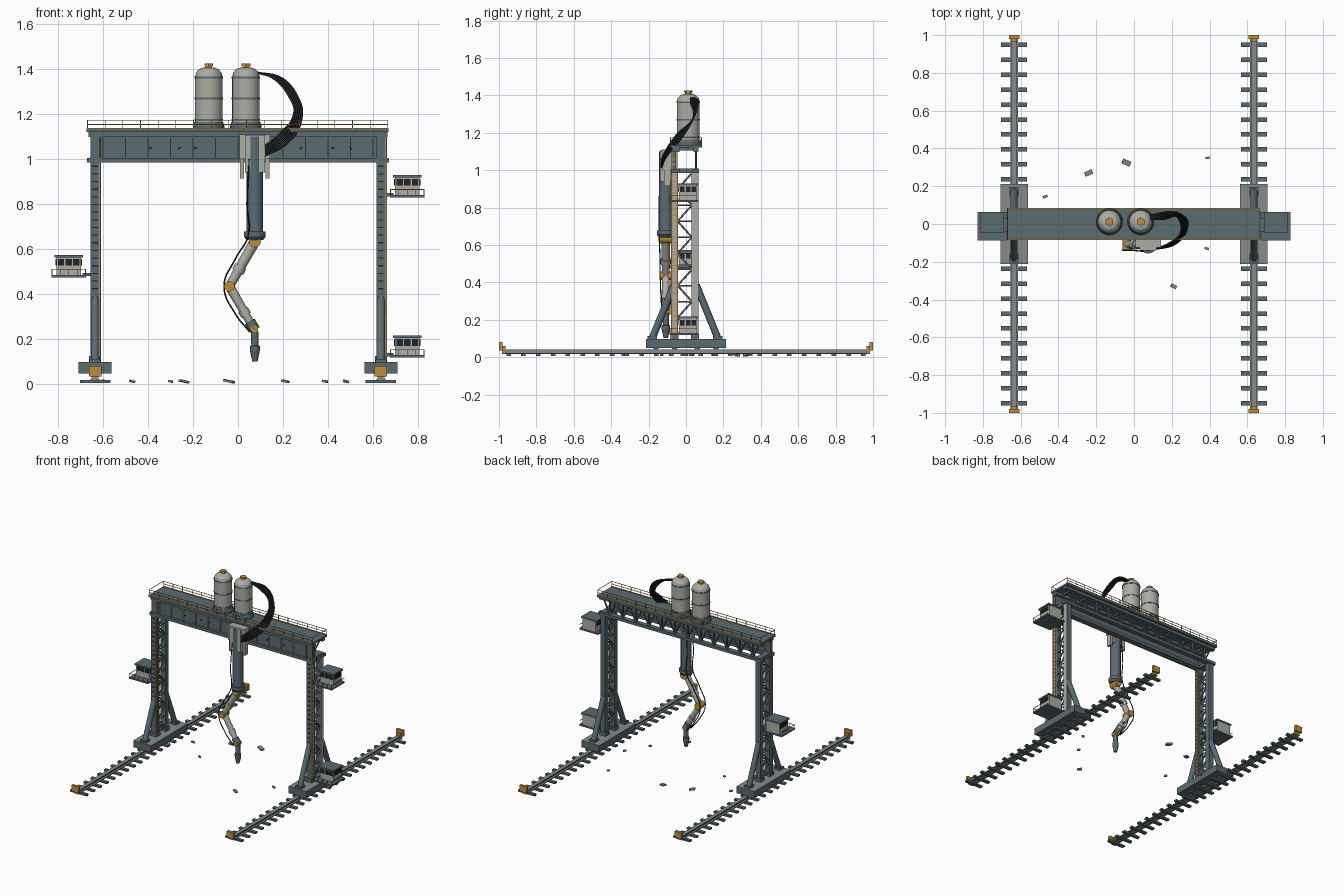
import bpy, bmesh, math, random
from mathutils import Vector, Matrix

if "Cube" in bpy.data.objects:
    bpy.data.objects.remove(bpy.data.objects["Cube"])

random.seed(4)
COLOURS = {"slate": (.105, .145, .16), "light_grey": (.42, .42, .385), "mid_grey": (.24, .265, .26),
           "ochre": (.52, .27, .045), "black": (.014, .018, .02)}
MATS = {}
for n, c in COLOURS.items():
    MATS[n] = bpy.data.materials.new(n)
    MATS[n].diffuse_color = (*c, 1)


class Part:
    """One mesh object gathered from simple solids."""
    def __init__(self, name, mat, smooth=False):
        self.name, self.mats, self.smooth, self.bm = name, [mat], smooth, bmesh.new()

    def box(self, x0, x1, y0, y1, z0, z1, rot=None):
        c = Vector(((x0 + x1) / 2, (y0 + y1) / 2, (z0 + z1) / 2))
        m = Matrix.Translation(c) @ (rot or Matrix()) @ Matrix.Diagonal((x1 - x0, y1 - y0, z1 - z0, 1))
        bmesh.ops.create_cube(self.bm, size=1, matrix=m)
        return self

    def rod(self, a, b, r, r2=None, n=8):
        a, b = Vector(a), Vector(b)
        d = b - a
        m = Matrix.Translation((a + b) / 2) @ d.to_track_quat('Z', 'Y').to_matrix().to_4x4()
        bmesh.ops.create_cone(self.bm, cap_ends=True, segments=n, radius1=r,
                              radius2=r if r2 is None else r2, depth=d.length, matrix=m)
        return self

    def lathe(self, x, y, prof, n=24):
        for (r0, z0), (r1, z1) in zip(prof, prof[1:]):
            self.rod((x, y, z0), (x, y, z1), r0, r1, n)
        return self

    def done(self, top=None):
        me = bpy.data.meshes.new(self.name)
        if top:                                   # second colour on upward faces
            self.mats.append(top)
            self.bm.normal_update()
            for f in self.bm.faces:
                f.material_index = int(f.normal.z > .7)
        self.bm.to_mesh(me)
        self.bm.free()
        for m in self.mats:
            me.materials.append(MATS[m])
        ob = bpy.data.objects.new(self.name, me)
        bpy.context.collection.objects.link(ob)
        if self.smooth:
            bpy.ops.object.select_all(action='DESELECT')
            ob.select_set(True)
            bpy.context.view_layer.objects.active = ob
            bpy.ops.object.shade_smooth_by_angle(angle=math.radians(35))


def hose(name, pts, r):
    cu = bpy.data.curves.new(name, 'CURVE')
    cu.dimensions, cu.bevel_depth, cu.bevel_resolution, cu.resolution_u = '3D', r, 1, 8
    sp = cu.splines.new('BEZIER')
    sp.bezier_points.add(len(pts) - 1)
    for p, co in zip(sp.bezier_points, pts):
        p.co = co
        p.handle_left_type = p.handle_right_type = 'AUTO'
    cu.materials.append(MATS["black"])
    bpy.context.collection.objects.link(bpy.data.objects.new(name, cu))


for s, side in ((-1, "left"), (1, "right")):
    X = .635 * s
    # track: rail, ties, end buffers
    p = Part(side + "_rail", "mid_grey").box(X - .02, X + .02, -.985, .985, .017, .023)
    p.box(X - .006, X + .006, -.985, .985, .023, .033).box(X - .014, X + .014, -.985, .985, .033, .041).done()
    p = Part(side + "_ties", "slate")
    for i in range(25):
        y = -.948 + i * .079
        p.box(X - .068, X + .068, y - .012, y + .012, .006, .019)
    p.done()
    p = Part(side + "_buffers", "ochre")
    for e in (-1, 1):
        p.box(X - .028, X + .028, e * .99 - .01, e * .99 + .01, .035, .08)
        p.box(X - .016, X + .016, e * .975 - .01, e * .975 + .01, .017, .06)
    p.done()
    # travelling base and wheels
    Part(side + "_base", "slate").box(X - .073, X + .073, -.213, .213, .048, .098).done("mid_grey")
    p = Part(side + "_wheels", "slate", True)
    for y in (-.16, -.06, .06, .16):
        p.rod((X - .02, y, .056), (X + .02, y, .056), .018, n=16)
    p.done()
    # leg posts, lattice and raking braces
    p = Part(side + "_leg_posts", "slate")
    for y in (-.061, .048):
        p.box(X - .02, X + .02, y - .018, y + .018, .098, 1)
        p.box(X - .026, X + .026, y - .022, y + .022, .098, .125)
    p.box(X - .022, X + .022, -.079, .066, .985, 1.01).done()
    p = Part(side + "_leg_lattice", "mid_grey")
    for i in range(10):
        z, h = .125 + i * .086, .086
        a, b = (-.045, .032) if i % 2 else (.032, -.045)
        for dx in (-.014, .014):
            p.rod((X + dx, a, z), (X + dx, b, z + h), .005, n=6)
            p.rod((X + dx, -.045, z), (X + dx, .032, z), .004, n=6)
    p.done()
    p = Part(side + "_leg_braces", "slate", True)
    for e in (-1, 1):
        p.rod((X, e * .178 - .005, .095), (X, e * .06 - .005, .385), .019, n=12)
        p.box(X - .024, X + .024, e * .175 - .03, e * .175 + .02, .098, .112)
    p.done()
    # ladder on the front post
    p = Part(side + "_ladder", "ochre")
    lx, ly = X + .024, -.062
    for dy in (-.014, .014):
        p.box(lx - .002, lx + .002, ly + dy - .0025, ly + dy + .0025, .11, 1.1)
    for i in range(32):
        z = .13 + i * .03
        p.box(lx - .0015, lx + .0015, ly - .013, ly + .013, z - .002, z + .002)
    p.done()
    p = Part(side + "_step_marks", "black")
    for i in range(20):
        z = .32 + i * .034
        p.box(X - .014, X + .012, -.081, -.078, z, z + .005)
    p.done()

p = Part("right_leg_cladding", "light_grey")
for y in (-.061, .048):
    p.box(.652, .657, y - .016, y + .016, .125, .985)
p.done()

# front girder plate with stiffeners
p = Part("front_girder", "slate")
p.box(-.655, .655, -.062, -.054, 1, 1.12).box(-.67, .67, -.08, -.035, .985, 1.006)
p.box(-.665, .665, -.074, -.035, 1.098, 1.122).done()
p = Part("girder_stiffeners", "light_grey")
for i in range(13):
    x = -.6 + i * .1
    p.box(x - .003, x + .003, -.072, -.062, 1.006, 1.098)
p.done()
p = Part("girder_end_posts", "slate")
for s in (-1, 1):
    p.box(s * .635 - .02, s * .635 + .02, -.074, -.054, 1, 1.1)
p.done()
p = Part("girder_stains", "black")
for x in (-.39, -.26, -.19, .19, .28, .42, .5):
    p.box(x - .008, x + .008, -.064, -.061, 1.045, 1.053, Matrix.Rotation(random.uniform(-.9, .9), 4, 'Y'))
p.done()
# rear truss
p = Part("rear_truss", "slate")
p.box(-.67, .67, .035, .07, .985, 1.006).box(-.665, .665, .038, .068, 1.1, 1.122)
for i in range(24):
    x = -.64 + i * .0533
    a, b = (1.0, 1.11) if i % 2 else (1.11, 1.0)
    p.rod((x, .053, a), (x + .0533, .053, b), .006, n=6)
    if i % 2:
        p.box(x - .004, x + .004, .047, .059, 1, 1.105)
for i in range(9):
    x = -.6 + i * .15
    p.box(x - .006, x + .006, -.06, .06, 1.106, 1.122)
p.done()
# deck with handrail
Part("deck", "slate").box(-.672, .668, -.085, .085, 1.12, 1.134).done()
p = Part("deck_edging", "ochre")
q = Part("handrail", "ochre")
for y in (-.083, .083):
    p.box(-.672, .668, y - .003, y + .003, 1.134, 1.138)
    for z in (1.154, 1.173):
        q.box(-.67, .667, y - .0015, y + .0015, z - .0015, z + .0015)
    for i in range(18):
        x = -.669 + i * .0785
        q.box(x - .0015, x + .0015, y - .0015, y + .0015, 1.134, 1.173)
for x in (-.669, .666):
    q.box(x - .0015, x + .0015, -.083, .083, 1.1715, 1.1745)
p.done()
q.done()

# pressure tanks
for x, side in ((-.13, "left"), (.035, "right")):
    y = .012
    Part(side + "_tank", "light_grey", True).lathe(x, y, [(.061, 1.15), (.061, 1.365), (.056, 1.385),
         (.043, 1.4), (.022, 1.408)]).done()
    p = Part(side + "_tank_bands", "slate", True)
    p.lathe(x, y, [(.07, 1.134), (.07, 1.147), (.064, 1.165)])
    for z in (1.175, 1.27, 1.363):
        p.lathe(x, y, [(.0635, z - .004), (.0635, z + .004)])
    p.done()
    Part(side + "_tank_cap", "ochre").lathe(x, y, [(.018, 1.4), (.018, 1.414), (.023, 1.414), (.023, 1.425)], 6).done()

# operator cabins: platform, body, roof, window strips and rail
for s, z, name in ((-1, .475, "left"), (1, .83, "upper_right"), (1, .118, "lower_right")):
    X = .752 * s
    Part(name + "_cabin_platform", "slate").box(X - .077, X + .077, -.088, .064, z, z + .011).done()
    Part(name + "_cabin", "light_grey").box(X - .055, X + .055, -.038, .06, z + .011, z + .09).done()
    Part(name + "_cabin_roof", "slate").box(X - .063, X + .063, -.046, .064, z + .088, z + .099).done()
    p = Part(name + "_cabin_windows", "black")
    for i in (-1, 0, 1):
        p.box(X + i * .034 - .014, X + i * .034 + .014, -.041, -.037, z + .052, z + .082)
        for e in (-1, 1):
            p.box(X + e * .056 - .002, X + e * .056 + .002, .011 + i * .03 - .012, .011 + i * .03 + .012,
                  z + .052, z + .082)
    p.done()
    p = Part(name + "_cabin_rail", "ochre")
    p.box(X - .076, X + .076, -.087, -.084, z + .034, z + .037)
    for i in range(5):
        x = X - .0745 + i * .03725
        p.box(x - .0015, x + .0015, -.087, -.084, z + .01, z + .035)
    p.box(X + s * .076 - .0015, X + s * .076 + .0015, -.087, .06, z + .034, z + .037).done()
    Part(name + "_cabin_bracket", "slate").box(*sorted((s * .65, s * .69)), -.04, .03, z + .005, z + .02).done()

# arm carriage and telescoping mast
AX, AY = .075, -.108
p = Part("carriage", "light_grey").box(AX - .068, AX + .068, -.125, -.074, 1, 1.11)
p.box(AX - .045, AX + .045, -.14, -.08, .94, 1.108)
for e in (-1, 1):
    p.box(AX + e * .057 - .009, AX + e * .057 + .009, -.118, -.084, .915, 1.01)
p.done()
Part("mast", "slate", True).lathe(AX, AY, [(.037, .67), (.037, 1.1)], 12).done()
Part("mast_collar", "slate", True).lathe(AX, AY, [(.036, .64), (.048, .655), (.048, .678)], 16).done()
# jointed arm
S, E, W = Vector((AX, AY, .635)), Vector((-.038, AY, .435)), Vector((.072, AY, .245))
p = Part("arm_joints", "ochre", True)
for c, r, w in ((S, .027, .034), (E, .023, .032), (W, .018, .024)):
    p.rod(c - Vector((0, w, 0)), c + Vector((0, w, 0)), r, n=16)
p.done()
p = Part("arm_segments", "light_grey", True)
for a, b, r in ((S, E, .024), (E, W, .021)):
    p.rod(a.lerp(b, .06), a.lerp(b, .94), r, r * .85, 12)
    p.rod(a.lerp(b, .55), a.lerp(b, .68), r * 1.15, n=12)
p.done()
p = Part("wrist_tool", "slate", True)
p.lathe(AX, AY, [(.012, .102), (.022, .15)], 12).lathe(AX, AY, [(.022, .15), (.022, .17), (.016, .172), (.017, .235)], 12)
p.rod(E.lerp(W, .82), E.lerp(W, 1.02), .025, n=12).done()
Part("tool_tip", "mid_grey", True).lathe(AX, AY, [(.002, .1), (.017, .145)], 12).done()

# hose bundle from tank to carriage, and cables down the arm
for i in range(5):
    d = (i - 2) * .009
    hose("supply_hose", [(.085, .035 + d / 2, 1.385), (.175 + d, .045 + d, 1.36), (.245 + d, .04, 1.28),
                         (.265 + d, -.03 + d, 1.19), (.2 + d, -.105, 1.09 - d), (.1, -.135, 1.025 - d)], .0055)
for e in (-1, 1):
    hose("arm_cable", [(.05, AY - .03 * e, 1.0), (.04, AY - .036 * e, .8), (.045, AY - .036 * e, .66),
                       (-.01, AY - .032 * e, .56), (-.062, AY - .03 * e, .435), (-.01, AY - .025 * e, .31),
                       (.05, AY - .02 * e, .235)], .0035)

# scattered scrap on the ground
p = Part("scrap", "mid_grey")
for x, y, w in ((-.24, .27, .042), (-.47, .145, .024), (-.04, .325, .046), (.39, .35, .02), (.385, -.13, .022),
                (.21, -.33, .032), (-.59, .03, .03), (-.3, -.02, .02), (.48, .03, .024)):
    rot = Matrix.Rotation(random.uniform(-.7, .7), 4, 'Z') @ Matrix.Rotation(.2, 4, 'Y')
    p.box(x - w / 2, x + w / 2, y - w * .3, y + w * .3, .008, .018, rot)
p.done()

for m in bpy.data.materials:
    if m.users and not m.is_grease_pencil:
        m.use_nodes = True
        m.node_tree.nodes["Principled BSDF"].inputs["Base Color"].default_value = m.diffuse_color
